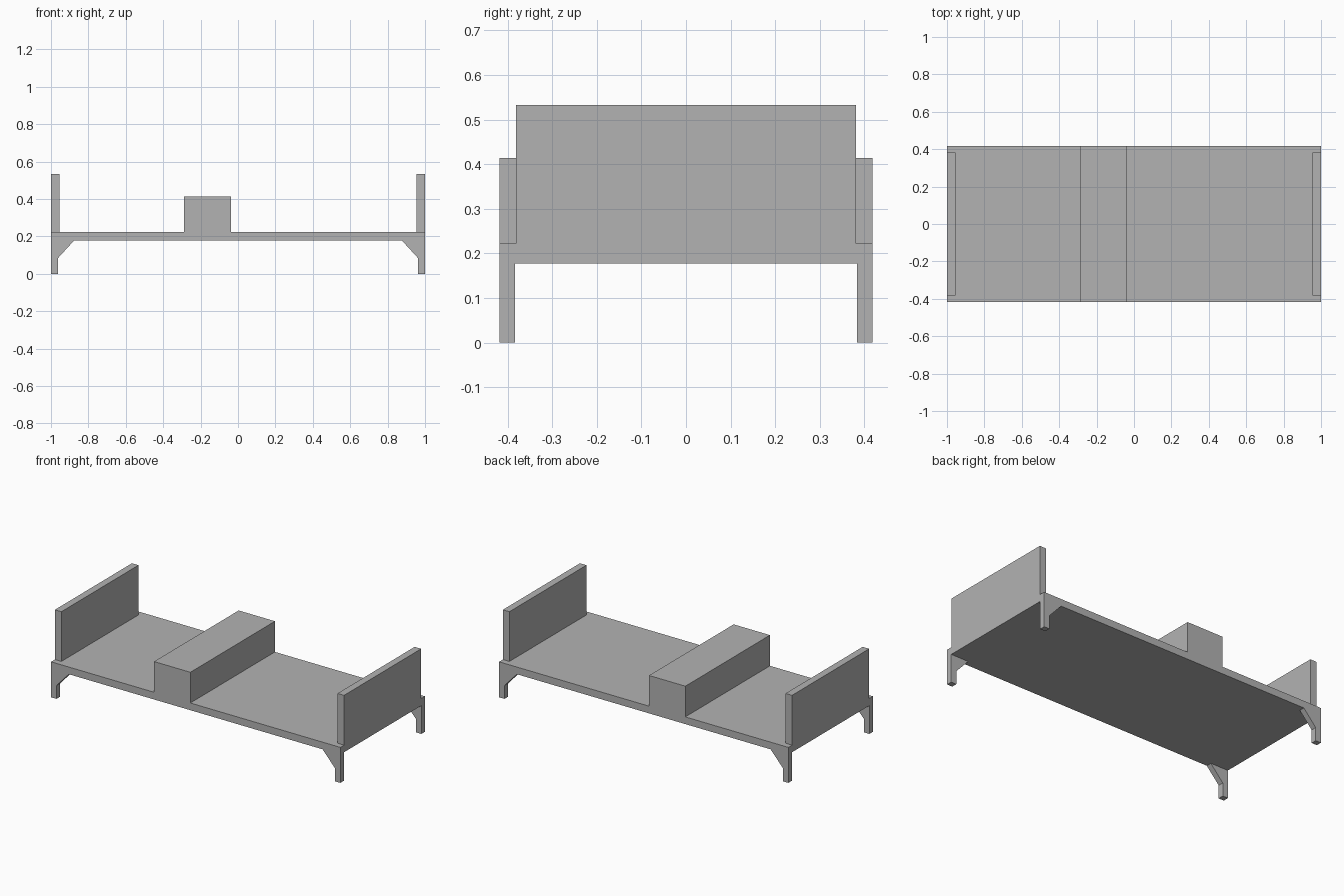
import bpy
import bmesh

cube = bpy.data.objects.get("Cube")
if cube:
    bpy.data.objects.remove(cube, do_unlink=True)

grey = bpy.data.materials.new("mid grey")
grey.use_nodes = True
colour = (0.45, 0.45, 0.45, 1)
grey.diffuse_color = colour
grey.node_tree.nodes["Principled BSDF"].inputs["Base Color"].default_value = colour


def prism(name, outline, y0, y1):
    """Extrude an outline in the xz plane from y0 to y1."""
    bm = bmesh.new()
    face = bm.faces.new([bm.verts.new((x, y0, z)) for x, z in outline])
    result = bmesh.ops.extrude_face_region(bm, geom=[face])
    verts = [v for v in result["geom"] if isinstance(v, bmesh.types.BMVert)]
    bmesh.ops.translate(bm, verts=verts, vec=(0, y1 - y0, 0))
    bmesh.ops.recalc_face_normals(bm, faces=bm.faces)
    mesh = bpy.data.meshes.new(name)
    bm.to_mesh(mesh)
    bm.free()
    mesh.materials.append(grey)
    obj = bpy.data.objects.new(name, mesh)
    bpy.context.collection.objects.link(obj)
    return obj


def block(name, x0, x1, half_y, z0, z1):
    return prism(name, [(x0, z0), (x1, z0), (x1, z1), (x0, z1)], -half_y, half_y)


HALF = 0.418
INNER = 0.383
BASE, TOP = 0.177, 0.222

# Platform and the raised block across it
block("platform", -1, 1, HALF, BASE, TOP)
block("raised_block", -0.288, -0.037, HALF, TOP, 0.414)

# End boards and braced legs
leg_outline = [(1, 0), (1, BASE), (0.877, BASE), (0.963, 0.083), (0.963, 0)]
for side, sx in (("left", 1), ("right", -1)):
    block(side + "_end_board", sx * 0.955, sx, INNER - 0.002, TOP, 0.533)
    for end, sy in (("front", -1), ("back", 1)):
        outline = [(sx * x, z) for x, z in leg_outline]
        prism(f"{end}_{side}_leg", outline, sy * INNER, sy * HALF)
